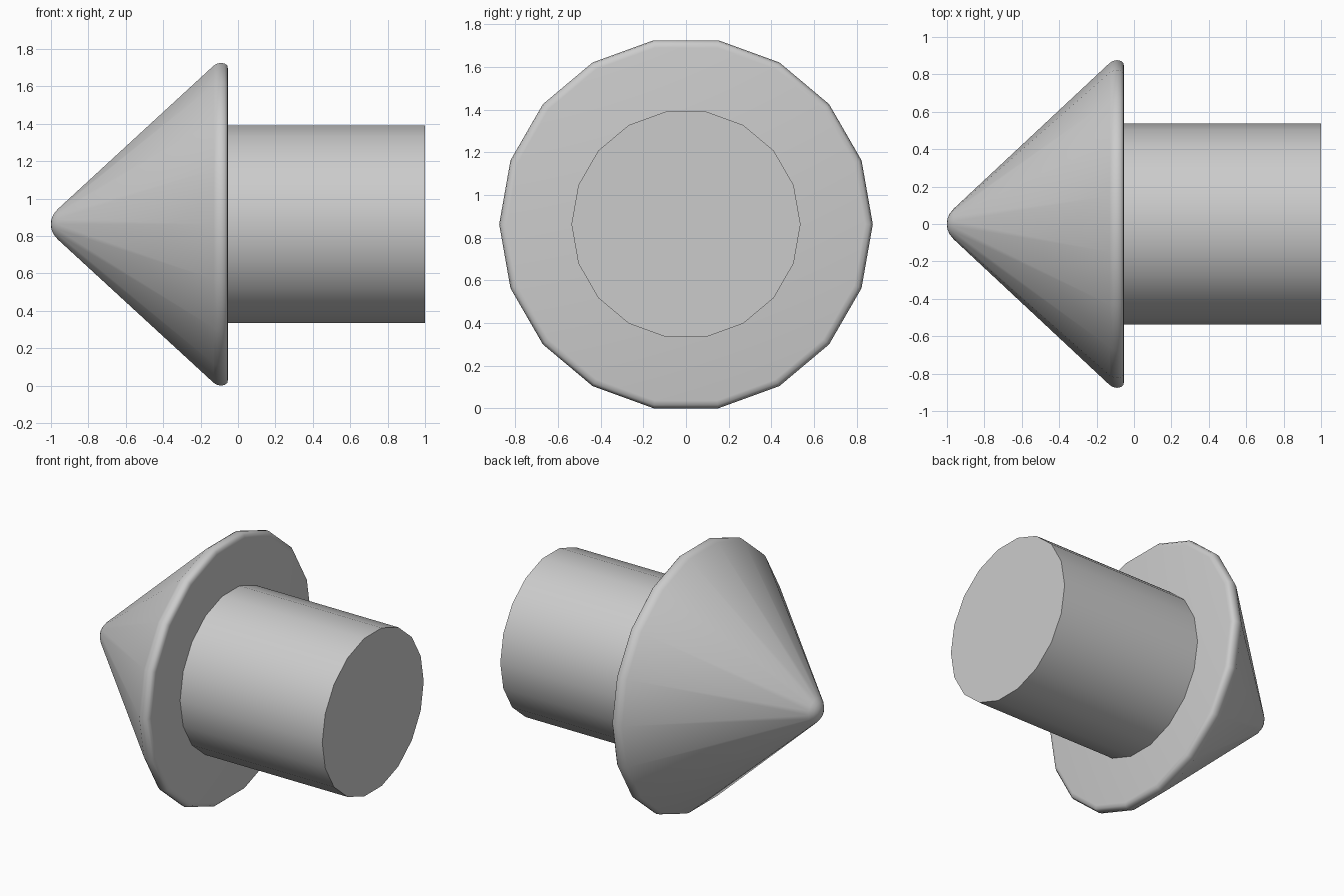
import bpy, bmesh, math

if "Cube" in bpy.data.objects:
    bpy.data.objects.remove(bpy.data.objects["Cube"])

SIDES = 18
RIM = 0.876
CENTRE_Z = RIM * math.sin(math.radians(80))


def lathe(name, profile, angle):
    """Revolve (x, radius) points around the horizontal x axis."""
    bm = bmesh.new()
    rings = []
    for x, r in profile:
        ring = []
        for i in range(SIDES):
            a = 2 * math.pi * i / SIDES
            ring.append(bm.verts.new((x, r * math.cos(a), CENTRE_Z + r * math.sin(a))))
        rings.append(ring)
    for a, b in zip(rings, rings[1:]):
        for i in range(SIDES):
            j = (i + 1) % SIDES
            bm.faces.new((a[i], a[j], b[j], b[i]))
    bm.faces.new(rings[0])
    bm.faces.new(rings[-1])
    bmesh.ops.recalc_face_normals(bm, faces=bm.faces)
    mesh = bpy.data.meshes.new(name)
    bm.to_mesh(mesh)
    bm.free()
    obj = bpy.data.objects.new(name, mesh)
    bpy.context.collection.objects.link(obj)
    bpy.ops.object.select_all(action='DESELECT')
    obj.select_set(True)
    bpy.context.view_layer.objects.active = obj
    bpy.ops.object.shade_smooth_by_angle(angle=math.radians(angle))
    return obj


# Cone with rounded tip and rounded rim
lathe("cone_head", [(-1.0, 0.012), (-0.996, 0.032), (-0.985, 0.056), (-0.965, 0.081),
                    (-0.13, 0.861), (-0.112, 0.872), (-0.09, RIM), (-0.07, 0.872),
                    (-0.057, 0.861), (-0.053, 0.84)], 50)

# Plain cylindrical shaft behind the cone
lathe("shaft", [(-0.053, 0.537), (1.0, 0.537)], 35)
